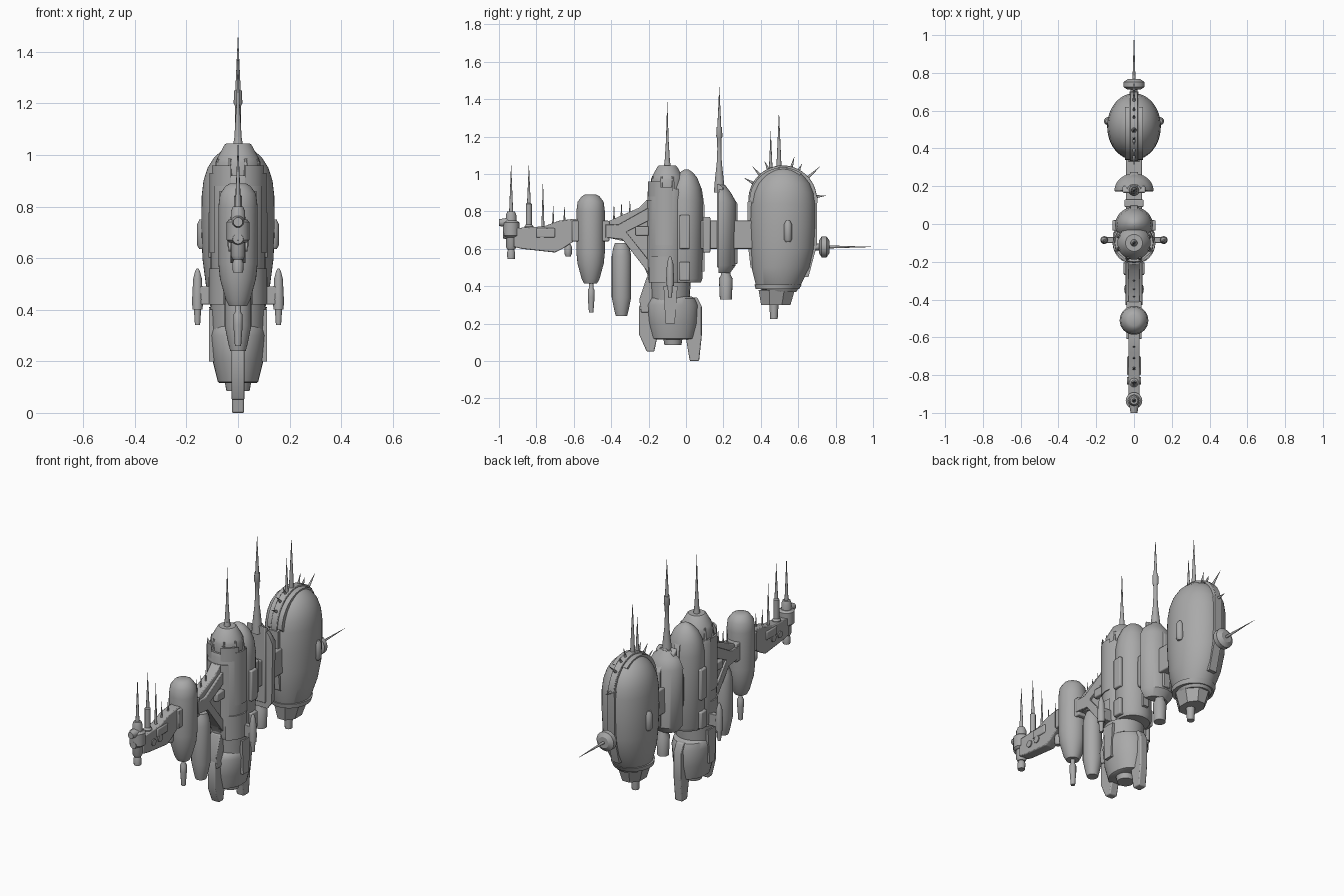
import bpy, bmesh, math
from mathutils import Vector

cube = bpy.data.objects.get("Cube")
if cube:
    bpy.data.objects.remove(cube)

grey = bpy.data.materials.new("hull grey")
grey.use_nodes = True
grey.diffuse_color = (0.4, 0.4, 0.4, 1)
grey.node_tree.nodes["Principled BSDF"].inputs["Base Color"].default_value = (0.4, 0.4, 0.4, 1)


def finish(name, bm, mirror=False, bevel=0):
    bmesh.ops.recalc_face_normals(bm, faces=bm.faces)
    mesh = bpy.data.meshes.new(name)
    bm.to_mesh(mesh)
    bm.free()
    mesh.materials.append(grey)
    ob = bpy.data.objects.new(name, mesh)
    bpy.context.collection.objects.link(ob)
    if mirror:
        ob.modifiers.new("mirror", "MIRROR")
    if bevel:
        mod = ob.modifiers.new("bevel", "BEVEL")
        mod.width = bevel
        mod.segments = 2
    bpy.ops.object.select_all(action='DESELECT')
    bpy.context.view_layer.objects.active = ob
    ob.select_set(True)
    bpy.ops.object.shade_smooth_by_angle(angle=math.radians(35))
    return ob


def loft(name, rings, x=0, n=32, start=0, sweep=360, mirror=False):
    """Rings are (z, y_min, y_max, half_width)."""
    bm = bmesh.new()
    full = sweep == 360
    rows = []
    for z, y0, y1, rx in rings:
        row = []
        for i in range(n):
            a = math.radians(start + sweep * i / (n if full else n - 1))
            row.append(bm.verts.new((x + rx * math.cos(a), (y0 + y1) / 2 + (y1 - y0) / 2 * math.sin(a), z)))
        rows.append(row)
    for a, b in zip(rows, rows[1:]):
        for i in range(n):
            j = (i + 1) % n
            bm.faces.new((a[i], a[j], b[j], b[i]))
    bm.faces.new(rows[0])
    bm.faces.new(rows[-1])
    return finish(name, bm, mirror)


def lathe(name, y, profile, x=0, n=24, mirror=False):
    """Round part; profile is (z, radius) pairs."""
    return loft(name, [(z, y - r, y + r, r) for z, r in profile], x, n, mirror=mirror)


def shell(name, y, r, z0, z1, start, sweep, mirror=False):
    """Raised armour plate wrapped part-way round a column."""
    return loft(name, [(z, y - r, y + r, r) for z in (z0, z1)], 0, 12, start, sweep, mirror)


def prism(name, outline, half, x=0, mirror=False, bevel=0):
    """Side outline of (y, z) points extruded across x."""
    bm = bmesh.new()
    face = bm.faces.new([bm.verts.new((x - half, y, z)) for y, z in outline])
    out = bmesh.ops.extrude_face_region(bm, geom=[face])["geom"]
    bmesh.ops.translate(bm, verts=[v for v in out if isinstance(v, bmesh.types.BMVert)], vec=(2 * half, 0, 0))
    return finish(name, bm, mirror, bevel)


def box(name, y0, y1, z0, z1, half, x=0, mirror=False, bevel=0.006):
    return prism(name, [(y0, z0), (y1, z0), (y1, z1), (y0, z1)], half, x, mirror, bevel)


def rod(name, p, q, r0, r1=0.0005, n=12, mirror=False):
    """Tapered rod between two points."""
    p, q = Vector(p), Vector(q)
    bm = bmesh.new()
    bmesh.ops.create_cone(bm, cap_ends=True, segments=n, radius1=r0, radius2=r1, depth=(q - p).length)
    bmesh.ops.rotate(bm, verts=bm.verts, matrix=(q - p).to_track_quat('Z', 'Y').to_matrix())
    bmesh.ops.translate(bm, verts=bm.verts, vec=(p + q) / 2)
    return finish(name, bm, mirror)


# Central column with crown and spire
T = -0.1
lathe("main_column", T, [(.42, .1), (.44, .106), (.9, .106), (.92, .1), (.92, .088), (.97, .088),
                         (.985, .082), (1.04, .052), (1.045, .045), (1.045, .018), (1.07, .014)], n=40)
rod("main_spire_base", (0, T, 1.04), (0, T, 1.2), .016, .006)
rod("main_spire", (0, T, 1.19), (0, T, 1.385), .007)
for i in range(8):
    a = math.radians(45 * i + 22)
    d = Vector((math.cos(a), math.sin(a), 0))
    c = Vector((0, T, 0))
    rod("crown_stud", c + d * .088 + Vector((0, 0, .9)), c + d * .08 + Vector((0, 0, .985)), .013, .008, 8)
shell("column_front_panel", T, .111, .5, .86, 230, 80)
shell("column_side_panel", T, .111, .62, .93, -35, 50, True)
shell("column_low_panel", T, .113, .42, .56, -60, 75, True)
shell("column_rim_panel", T, .108, .88, .96, 200, 55, True)

# Rear half of the column
loft("column_rear_pod", [(.42, -.1, .08, .09), (.44, -.1, .088, .1), (.86, -.1, .09, .1), (.93, -.085, .08, .09),
                         (.98, -.06, .06, .068), (1.01, -.03, .035, .04), (1.025, -.008, .012, .012)], n=36)
prism("rear_pod_spine", [(-.02, .45), (.1, .48), (.1, .82), (.085, .92), (.02, 1.0), (-.03, 1.0)], .018)
for z0, z1 in ((.43, .53), (.6, .78)):
    box("column_side_rib", -.035, .02, z0, z1, .02, .095, True)

# Lower engine block with four fins
lathe("engine_neck", -.083, [(.3, .1), (.42, .108)])
loft("engine_skirt", [(.115, -.15, .01, .07), (.12, -.18, .04, .078), (.2, -.2, .06, .098),
                      (.3, -.21, .065, .108), (.335, -.19, .05, .1), (.345, -.17, .03, .09)])
lathe("engine_bell", -.07, [(.085, .045), (.14, .055)])
prism("front_fin", [(-.21, .05), (-.17, .05), (-.155, .12), (-.13, .34), (-.23, .34), (-.25, .29), (-.25, .14)], .025, bevel=.006)
prism("rear_fin", [(.02, 0), (.07, 0), (.085, .14), (.085, .29), (.06, .34), (-.03, .34), (0, .12)], .024, bevel=.006)
prism("front_keel", [(-.2, .26), (-.24, .26), (-.25, .33), (-.21, .45), (-.15, .45)], .032, bevel=.005)
prism("side_fin", [(-.11, .2), (-.06, .2), (-.045, .4), (-.12, .4)], .012, .1, True)

# Small thruster on each flank
lathe("flank_thruster", -.085, [(.34, .01), (.4, .014), (.4, .02), (.44, .021), (.52, .017), (.55, .009), (.56, .004)], .157, 16, True)
box("flank_strut", -.1, -.07, .42, .49, .03, .118, True, .003)

# Middle tower behind the column
loft("middle_tower", [(.47, .11, .235, .07), (.51, .08, .265, .098), (.85, .08, .268, .104), (.9, .11, .24, .08),
                      (.94, .15, .21, .035)], n=25, start=0, sweep=180)
prism("middle_spine", [(.165, .5), (.2, .5), (.2, .93), (.165, .95)], .06, bevel=.006)
prism("middle_rear_rib", [(.2, .51), (.276, .52), (.276, .84), (.2, .95)], .022, bevel=.004)
lathe("middle_nozzle", .213, [(.33, .032), (.44, .037), (.46, .026), (.52, .026)], n=16)
lathe("mast_base", .178, [(.9, .03), (.97, .024), (1.06, .014), (1.13, .011), (1.19, .012), (1.2, .017), (1.25, .015)], n=14)
rod("mast_spire", (0, .178, 1.24), (0, .178, 1.465), .011)

# Beams joining the towers
box("inner_beam", .06, .18, .6, .75, .042)
box("inner_beam_clamp", .09, .13, .58, .77, .05)
box("outer_beam", .25, .37, .6, .75, .042)

# Large rear pod
loft("rear_hull", [(.37, .42, .59, .08), (.4, .375, .61, .1), (.5, .35, .662, .125), (.6, .345, .685, .138),
                   (.72, .34, .692, .142), (.84, .345, .692, .141), (.9, .357, .682, .134), (.95, .378, .662, .118),
                   (.99, .41, .63, .093), (1.02, .45, .59, .06), (1.035, .49, .545, .028)], n=48)
loft("rear_hull_collar", [(.385, .372, .605, .108), (.41, .366, .62, .112)], n=40)
loft("rear_hull_base", [(.3, .395, .565, .062), (.38, .38, .59, .09)], n=8, start=22.5)
lathe("rear_nozzle", .47, [(.225, .02), (.29, .024), (.32, .024)], n=12)


def ridge(ry, rz, a0, a1):
    return [(.517 + ry * math.cos(a), .86 + rz * math.sin(a))
            for a in (math.radians(a0 + (a1 - a0) * i / 20) for i in range(21))]


prism("hull_crest", ridge(.184, .186, 0, 185) + [(.34, .8), (.517, .76), (.69, .8)], .02, bevel=.003)
prism("hull_crest_plate", ridge(.177, .174, 55, 180) + [(.37, .83), (.45, .88)], .048)
prism("hull_back_strip", [(.6, .45), (.655, .45), (.7, .62), (.702, .88), (.6, .9)], .024)
prism("hull_front_strip", [(.42, .45), (.345, .5), (.328, .65), (.33, .85), (.42, .9)], .03)
for a, length in ((150, .06), (132, .06), (115, .05), (75, .06), (62, .04), (42, .09), (6, .055)):
    d = Vector((0, math.cos(math.radians(a)), math.sin(math.radians(a))))
    p = Vector((0, .517, .86)) + d * .18
    rod("crest_spike", p, p + d * length, .008)
rod("crest_tall_spike", (0, .497, 1.03), (0, .497, 1.33), .014)
rod("crest_mid_spike", (0, .453, 1.02), (0, .453, 1.23), .01)

# Hull side pods and plates
lathe("hull_side_pod", .545, [(.635, .012), (.65, .021), (.73, .021), (.75, .012)], .138, 16, True)

# Rear sensor and its needle
rod("sensor_stem", (0, .67, .61), (0, .73, .61), .018, .018)
for y0, y1, r0, r1 in ((.712, .725, .035, .055), (.725, .752, .056, .056), (.752, .768, .055, .032)):
    rod("sensor_drum", (0, y0, .61), (0, y1, .61), r0, r1, 24)
rod("sensor_needle", (0, .765, .61), (0, 1, .61), .008)

# Forward arm
prism("forward_arm", [(-.92, .61), (-.88, .6), (-.7, .58), (-.66, .6), (-.6, .64), (-.42, .66), (-.33, .64), (-.26, .58),
                      (-.2, .45), (-.17, .45), (-.17, .86), (-.21, .86), (-.25, .82), (-.42, .745), (-.6, .76),
                      (-.68, .75), (-.76, .72), (-.92, .71)], .03, bevel=.005)
prism("arm_brace", [(-.43, .66), (-.43, .73), (-.36, .73), (-.2, .82), (-.2, .75), (-.32, .69), (-.2, .54), (-.2, .47), (-.34, .65)],
      .044, bevel=.003)
box("arm_joint", -.27, -.2, .67, .72, .055)
box("arm_collar", -.61, -.41, .64, .75, .04)
for y in (-.83, -.77):
    rod("arm_port", (-.036, y, .645), (.036, y, .645), .02, .02, 16)
box("arm_panel", -.8, -.7, .66, .71, .037)

# Hanging capsules
lathe("front_capsule", -.51, [(.415, .035), (.44, .048), (.52, .07), (.58, .076), (.8, .076), (.85, .07), (.88, .048), (.89, .03)], n=32)
lathe("front_capsule_nozzle", -.507, [(.26, .012), (.34, .018), (.38, .018), (.39, .012), (.43, .012)], n=12)
lathe("second_capsule", -.345, [(.24, .03), (.27, .038), (.34, .052), (.56, .052), (.6, .045), (.63, .035)])
lathe("arm_thruster", -.63, [(.56, .014), (.575, .02), (.61, .02), (.625, .012)], n=12)

# Nose block with two lamps
lathe("nose_column", -.935, [(.595, .02), (.61, .028), (.78, .028), (.8, .02)], n=16)
lathe("nose_band", -.935, [(.66, .032), (.67, .044), (.74, .044), (.75, .032)], n=16)
lathe("nose_foot", -.935, [(.545, .02), (.58, .022), (.6, .014)], n=12)
rod("upper_lamp", (0, -.94, .74), (0, -1, .74), .028, .018, 16)
rod("lower_lamp", (0, -.94, .675), (0, -.978, .675), .028, .02, 16)

# Antennas along the arm
for y, z0, z1, r in ((-.935, .79, 1.05, .011), (-.84, .82, 1.05, .011), (-.765, .72, .96, .008), (-.71, .73, .83, .006),
                     (-.65, .74, .83, .006), (-.385, .74, .84, .006), (-.345, .76, .85, .006), (-.3, .78, .86, .006)):
    rod("antenna", (0, y, z0), (0, y, z1), r)
lathe("antenna_drum", -.84, [(.68, .024), (.72, .024), (.73, .016), (.84, .016), (.845, .01)], n=12)
